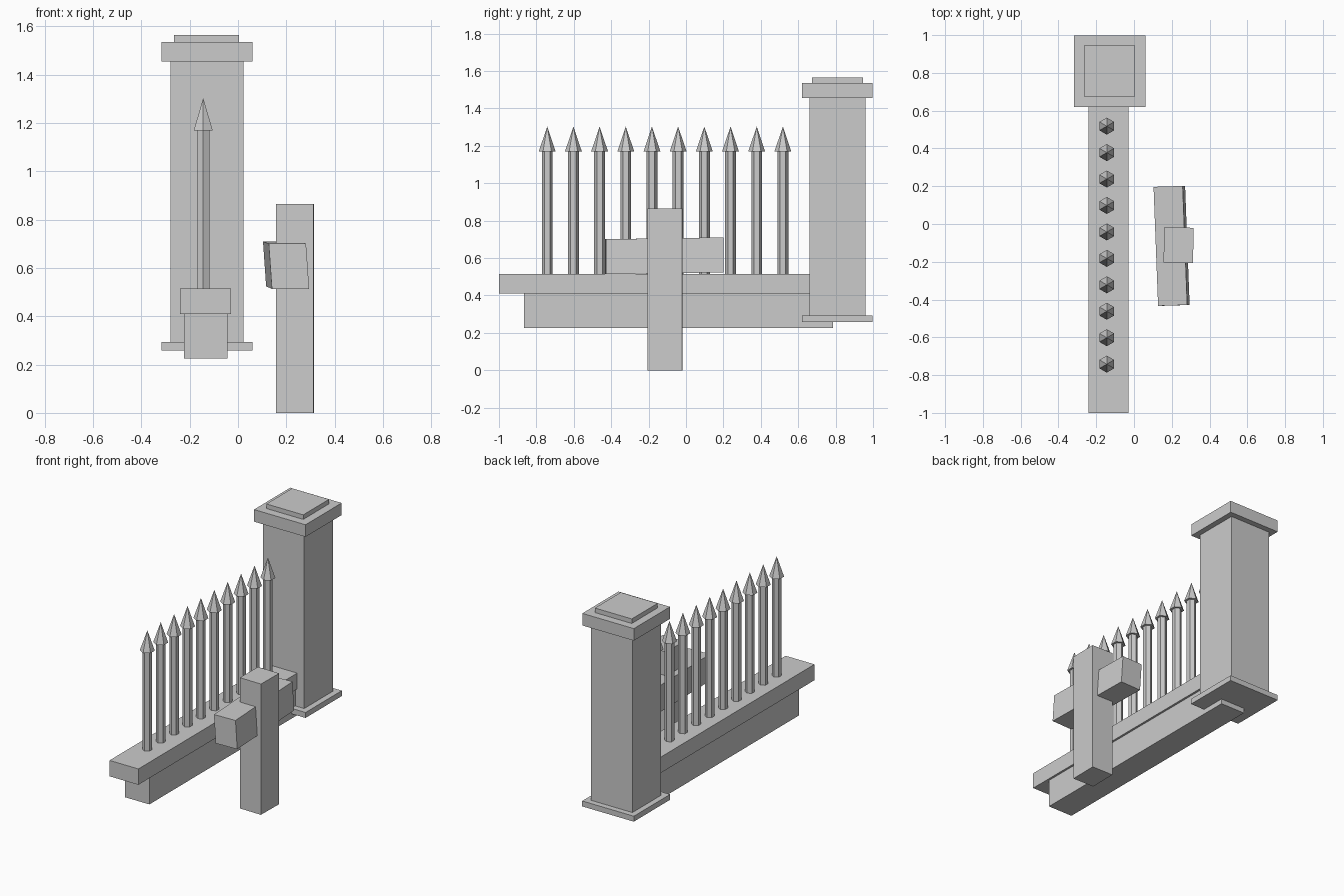
import bpy, math
from mathutils import Matrix, Vector

if "Cube" in bpy.data.objects:
    bpy.data.objects.remove(bpy.data.objects["Cube"])


def box(name, x, y, z):
    """Axis-aligned box from (min, max) ranges."""
    lo, hi = Vector((x[0], y[0], z[0])), Vector((x[1], y[1], z[1]))
    bpy.ops.mesh.primitive_cube_add(size=1, location=(lo + hi) / 2)
    ob = bpy.context.object
    ob.name = name
    ob.data.transform(Matrix.Diagonal((*(hi - lo), 1)))
    return ob


def cone(name, r1, r2, z0, z1, x, y):
    """Six-sided rod or spike with a corner pointing along y."""
    bpy.ops.mesh.primitive_cone_add(vertices=6, radius1=r1, radius2=r2, depth=z1 - z0,
                                    location=(x, y, (z0 + z1) / 2))
    bpy.context.object.name = name


# Stone pillar with base plate and stepped cap
box("pillar_shaft", (-0.28, 0.022), (0.66, 0.96), (0.29, 1.46))
box("pillar_base", (-0.317, 0.061), (0.619, 0.998), (0.258, 0.294))
box("pillar_cap", (-0.317, 0.06), (0.62, 0.998), (1.455, 1.535))
box("pillar_cap_top", (-0.265, 0.005), (0.675, 0.945), (1.535, 1.565))

# Low wall and coping
box("wall", (-0.223, -0.043), (-0.865, 0.787), (0.225, 0.41))
box("wall_coping", (-0.24, -0.029), (-1.0, 0.70), (0.41, 0.515))

# Railing of spiked bars
for i in range(10):
    y = -0.742 + 0.14 * i
    cone("railing_bar", 0.029, 0.029, 0.50, 1.17, -0.144, y)
    cone("railing_spike", 0.045, 0.0, 1.17, 1.303, -0.144, y)

# Wooden cross: upright, slightly turned
upright = box("cross_upright", (0.158, 0.314), (-0.206, -0.019), (0.0, 0.865))
upright.rotation_euler.z = math.radians(-0.8)

# Crooked cross arm, skewed by its three edge directions
arm = box("cross_arm", (-0.5, 0.5), (-0.5, 0.5), (-0.5, 0.5))
edges = ((0.154, 0.005, 0.0), (-0.024, 0.63, 0.010), (-0.013, 0.0, 0.187))
arm.data.transform(Matrix(edges).transposed().to_4x4())
arm.location = (0.199, -0.116, 0.612)
